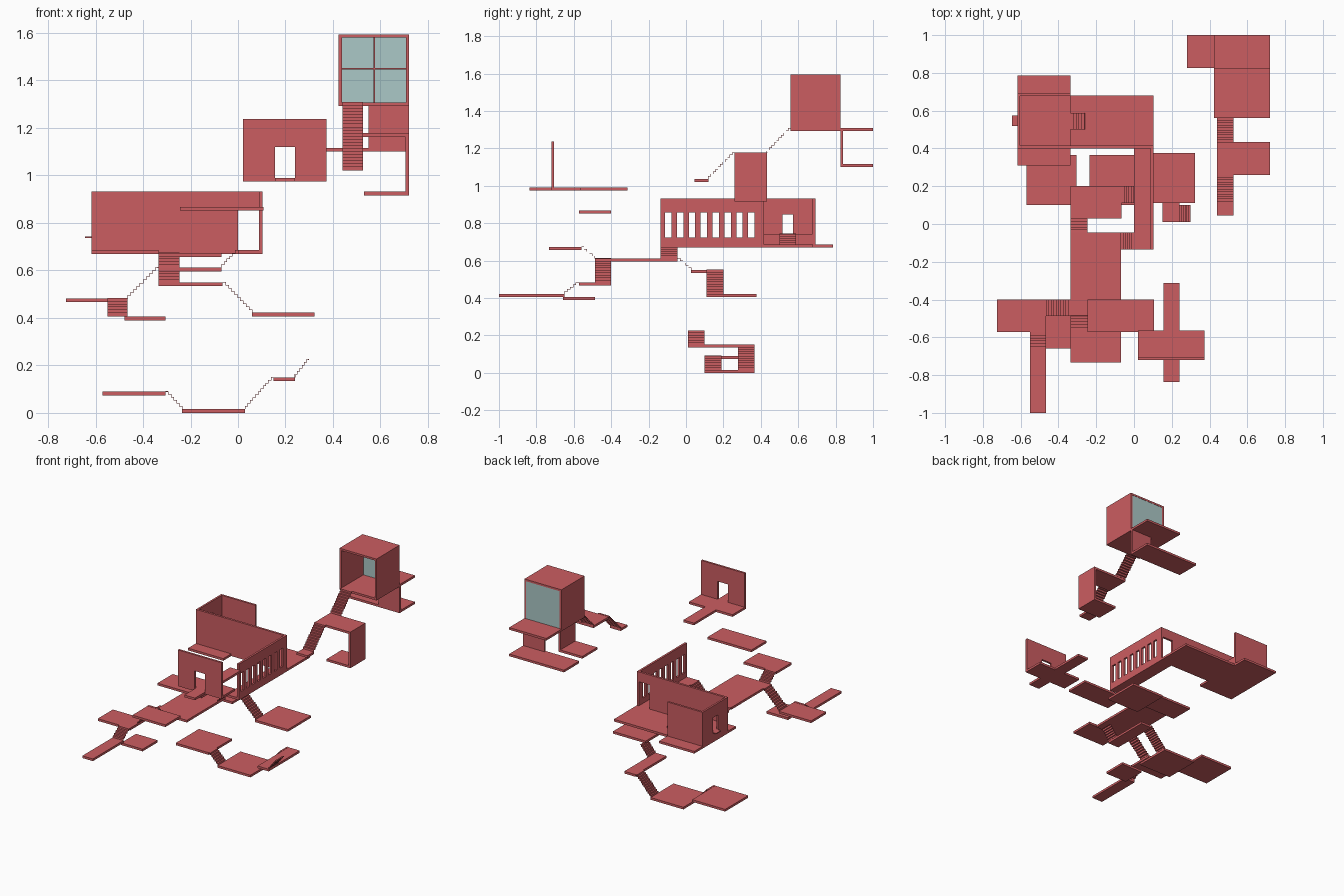
import bpy, bmesh
from mathutils import Vector

if "Cube" in bpy.data.objects:
    bpy.data.objects.remove(bpy.data.objects["Cube"])

T = 0.016      # slab and wall thickness
RISE = 0.0125  # height of one stair step


def material(name, color):
    m = bpy.data.materials.new(name)
    m.diffuse_color = color
    m.use_nodes = True
    m.node_tree.nodes["Principled BSDF"].inputs["Base Color"].default_value = m.diffuse_color
    return m


RED = material("red_plaster", (0.6, 0.11, 0.12, 1))
GLASS = material("window_glass", (0.41, 0.58, 0.57, 1))


def make(name, bm, mat):
    bmesh.ops.recalc_face_normals(bm, faces=bm.faces)
    me = bpy.data.meshes.new(name)
    bm.to_mesh(me)
    bm.free()
    ob = bpy.data.objects.new(name, me)
    me.materials.append(mat)
    bpy.context.collection.objects.link(ob)
    return ob


def box(name, x, y, z, mat=RED):
    bm = bmesh.new()
    bmesh.ops.create_cube(bm, size=1)
    bmesh.ops.scale(bm, vec=(x[1] - x[0], y[1] - y[0], z[1] - z[0]), verts=bm.verts)
    bmesh.ops.translate(bm, vec=(sum(x) / 2, sum(y) / 2, sum(z) / 2), verts=bm.verts)
    return make(name, bm, mat)


def slab(name, x, y, top):
    return box(name, x, y, (top - T, top))


def cut(ob, holes):
    """Cut box-shaped openings, then drop the cutters."""
    for h in holes:
        cutter = box("cutter", *h)
        cutter.hide_render = True
        mod = ob.modifiers.new("opening", 'BOOLEAN')
        mod.operation, mod.solver, mod.object = 'DIFFERENCE', 'EXACT', cutter
        bpy.context.view_layer.update()
        me = bpy.data.meshes.new_from_object(
            ob.evaluated_get(bpy.context.evaluated_depsgraph_get()))
        ob.modifiers.clear()
        ob.data = me
        bpy.data.objects.remove(cutter)


def stairs(name, axis, low, high, side):
    """Thin zigzag flight from low (pos, z) to high (pos, z), across side."""
    n = max(3, round((high[1] - low[1]) / RISE))
    run, rise = (high[0] - low[0]) / n, (high[1] - low[1]) / n
    path = [low]
    for i in range(n):
        z = low[1] + (i + 1) * rise
        path += [(low[0] + i * run, z), (low[0] + (i + 1) * run, z)]
    bm = bmesh.new()
    rows = []
    for p, z in path:
        rows.append([bm.verts.new((p, s, z) if axis == 'x' else (s, p, z)) for s in side])
    for a, b in zip(rows, rows[1:]):
        bm.faces.new((a[0], a[1], b[1], b[0]))
    ob = make(name, bm, RED)
    mod = ob.modifiers.new("thickness", 'SOLIDIFY')
    mod.thickness, mod.offset = 0.003, 0
    return ob


# Ground level walk
slab("ground_west_platform", (-0.57, -0.305), (0.10, 0.365), 0.09)
stairs("ground_west_stairs", 'x', (-0.235, T), (-0.305, 0.09), (0.10, 0.19))
slab("ground_platform", (-0.235, 0.03), (0.10, 0.365), T)
stairs("ground_east_stairs", 'x', (0.03, T), (0.15, 0.15), (0.277, 0.365))
slab("ground_east_landing", (0.15, 0.24), (0.01, 0.365), 0.15)
stairs("ground_last_stairs", 'x', (0.24, 0.15), (0.30, 0.225), (0.01, 0.10))

# South-west terraces
slab("lower_square_platform", (-0.478, -0.305), (-0.658, -0.487), 0.405)
slab("south_walkway", (-0.55, -0.465), (-1.0, -0.65), 0.422)
stairs("south_walkway_stairs", 'y', (-0.65, 0.422), (-0.573, 0.482), (-0.55, -0.465))
slab("west_terrace", (-0.725, -0.465), (-0.573, -0.40), 0.482)
stairs("west_terrace_stairs", 'x', (-0.465, 0.482), (-0.335, 0.612), (-0.487, -0.40))

# Central terraces
slab("central_terrace", (-0.335, -0.07), (-0.487, -0.045), 0.612)
stairs("south_terrace_stairs", 'y', (-0.487, 0.612), (-0.56, 0.673), (-0.335, -0.247))
slab("south_terrace", (-0.335, -0.07), (-0.733, -0.56), 0.673)
stairs("north_terrace_stairs", 'y', (0.028, 0.55), (-0.045, 0.612), (-0.335, -0.247))
slab("north_terrace", (-0.335, -0.065), (0.028, 0.20), 0.55)
stairs("east_terrace_stairs", 'x', (0.06, 0.422), (-0.065, 0.55), (0.11, 0.20))
slab("east_terrace", (0.06, 0.323), (0.11, 0.377), 0.422)
stairs("gallery_stairs", 'x', (-0.07, 0.612), (0.0, 0.685), (-0.135, -0.045))

# Main hall and gallery
F, TOP = 0.685, 0.932
slab("hall_floor", (-0.335, 0.103), (0.40, 0.68), F)
slab("gallery_floor", (0.0, 0.103), (-0.135, 0.40), F)
slab("hall_west_floor", (-0.618, -0.335), (0.31, 0.787), F)
long_wall = box("hall_long_wall", (-0.618, 0.103), (0.40, 0.40 + T), (F - T, TOP))
cut(long_wall, [((0.0, 0.088), (0.3, 0.5), (F, 0.86))])
west_wall = box("hall_west_wall", (-0.618, -0.604), (0.40 + T, 0.677), (F, TOP))
cut(west_wall, [((-0.7, -0.5), (0.515, 0.573), (0.742, 0.847))])
box("hall_north_wall", (-0.618, -0.335), (0.677, 0.692), (F, TOP))
gallery_wall = box("gallery_window_wall", (0.088, 0.103), (-0.135, 0.40), (F, TOP))
cut(gallery_wall, [((0.05, 0.15), (-0.112 + i * 0.0635, -0.078 + i * 0.0635), (0.723, 0.857))
                   for i in range(8)])
box("hall_raised_floor", (-0.604, -0.335), (0.40 + T, 0.677), (F, 0.742))
stairs("hall_inner_stairs", 'x', (-0.262, F), (-0.335, 0.742), (0.50, 0.588))
box("west_window_ledge", (-0.645, -0.618), (0.52, 0.575), (0.736, 0.742))

# Floating slab and gateway
slab("floating_slab", (-0.245, 0.107), (-0.573, -0.40), 0.868)
slab("gate_platform", (0.022, 0.372), (-0.705, -0.565), 0.99)
slab("gate_front_walkway", (0.155, 0.24), (-0.837, -0.72), 0.99)
slab("gate_back_walkway", (0.155, 0.24), (-0.565, -0.312), 0.99)
gate = box("gate_wall", (0.022, 0.372), (-0.72, -0.705), (0.974, 1.237))
cut(gate, [((0.155, 0.24), (-0.8, -0.6), (0.99, 1.12))])

# Tower stair and landing
SX = (0.44, 0.527)
slab("tower_start_landing", SX, (0.045, 0.12), 1.037)
stairs("tower_lower_stairs", 'y', (0.12, 1.037), (0.26, 1.178), SX)
slab("tower_landing", (0.44, 0.72), (0.26, 0.433), 1.178)
box("landing_side_wall", (0.706, 0.72), (0.26, 0.433), (0.932, 1.178 - T))
slab("landing_lower_floor", (0.53, 0.72), (0.26, 0.433), 0.932)
stairs("tower_upper_stairs", 'y', (0.433, 1.178), (0.56, 1.308), SX)

# Tower room, open at the front and glazed at the back
room = box("tower_room", (0.423, 0.72), (0.56, 0.825), (1.293, 1.594))
cut(room, [((0.438, 0.708), (0.5, 0.9), (1.308, 1.58))])
box("tower_window_glass", (0.438, 0.708), (0.813, 0.823), (1.308, 1.58), GLASS)
box("window_upright_bar", (0.57, 0.576), (0.803, 0.813), (1.308, 1.58))
box("window_cross_bar", (0.438, 0.708), (0.803, 0.813), (1.446, 1.452))

# Balconies behind the tower room
slab("upper_balcony", (0.423, 0.72), (0.825, 1.0), 1.308)
box("balcony_wall", (0.55, 0.72), (0.825, 0.84), (1.116, 1.308 - T))
slab("lower_balcony", (0.28, 0.72), (0.825, 1.0), 1.116)
